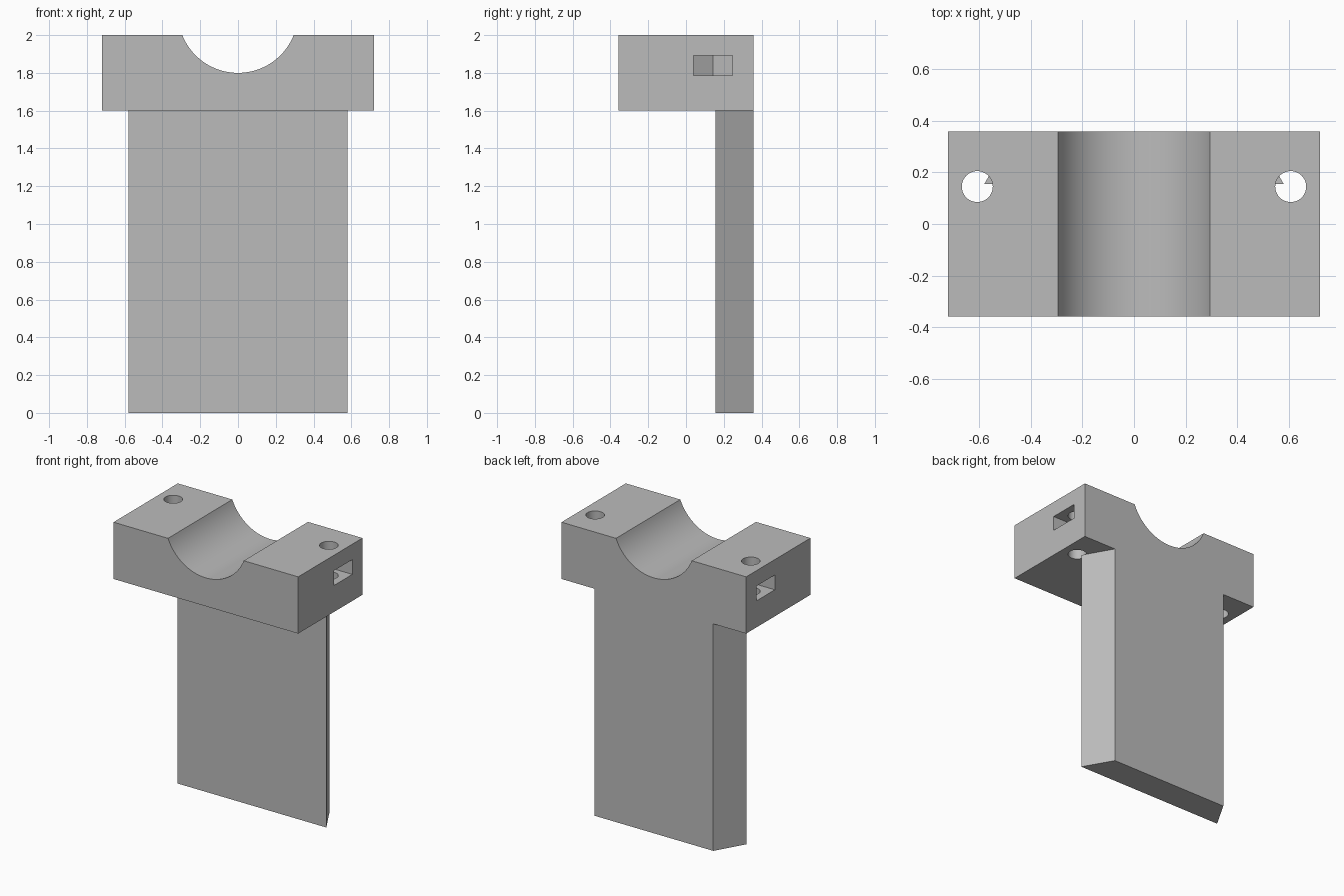
import bpy, bmesh, math

if "Cube" in bpy.data.objects:
    bpy.data.objects.remove(bpy.data.objects["Cube"])

HALF_W, HALF_D, TOP, LEDGE = 0.72, 0.358, 2.0, 1.6
HOLE_X, HOLE_Y, HOLE_R = 0.607, 0.145, 0.06

grey = bpy.data.materials.new("plain grey")
grey.use_nodes = True
colour = (0.5, 0.5, 0.5, 1)
grey.diffuse_color = colour
grey.node_tree.nodes["Principled BSDF"].inputs["Base Color"].default_value = colour


def prism(name, outline, direction):
    """Extrude a closed 3D outline along a direction into a solid."""
    bm = bmesh.new()
    face = bm.faces.new([bm.verts.new(p) for p in outline])
    new = bmesh.ops.extrude_face_region(bm, geom=[face])["geom"]
    verts = [v for v in new if isinstance(v, bmesh.types.BMVert)]
    bmesh.ops.translate(bm, verts=verts, vec=direction)
    bmesh.ops.recalc_face_normals(bm, faces=bm.faces)
    mesh = bpy.data.meshes.new(name)
    bm.to_mesh(mesh)
    bm.free()
    mesh.materials.append(grey)
    obj = bpy.data.objects.new(name, mesh)
    bpy.context.collection.objects.link(obj)
    return obj


def combine(target, other, operation):
    """Apply a boolean and discard the second solid."""
    mod = target.modifiers.new(operation, "BOOLEAN")
    mod.object, mod.operation, mod.solver = other, operation, "EXACT"
    bpy.context.view_layer.objects.active = target
    bpy.ops.object.modifier_apply(modifier=mod.name)
    bpy.data.objects.remove(other)


# Clamp block with a round saddle across the top
saddle_half, saddle_depth = 0.295, 0.2
radius = (saddle_half ** 2 + saddle_depth ** 2) / (2 * saddle_depth)
centre_z = TOP - saddle_depth + radius
sweep = math.asin(saddle_half / radius)
steps = 48
profile = [(-HALF_W, LEDGE), (HALF_W, LEDGE), (HALF_W, TOP)]
for i in range(steps + 1):
    a = sweep * (1 - 2 * i / steps)
    profile.append((radius * math.sin(a), centre_z - radius * math.cos(a)))
profile.append((-HALF_W, TOP))
bracket = prism("saddle_bracket", [(x, -HALF_D, z) for x, z in profile],
                (0, 2 * HALF_D, 0))

# Bolt holes and pointed nut slots on both sides
for side in (-1, 1):
    circle = [(side * HOLE_X + HOLE_R * math.cos(math.tau * i / 48),
               HOLE_Y + HOLE_R * math.sin(math.tau * i / 48), 1.5) for i in range(48)]
    combine(bracket, prism("hole_cutter", circle, (0, 0, 1)), "DIFFERENCE")

    flat = 0.103
    point = 2 * flat / math.sqrt(3)
    slot = [(HOLE_X - point, 0), (HOLE_X - point / 2, -flat), (0.9, -flat),
            (0.9, flat), (HOLE_X - point / 2, flat)]
    slot = [(side * x, HOLE_Y - 0.003 + y, 1.787) for x, y in slot]
    combine(bracket, prism("slot_cutter", slot, (0, 0, 0.104)), "DIFFERENCE")

# Dovetail plate hanging below, narrower at the back
plate_outline = [(-0.58, 0.155, 0), (0.58, 0.155, 0),
                 (0.463, HALF_D, 0), (-0.463, HALF_D, 0)]
combine(bracket, prism("dovetail_plate", plate_outline, (0, 0, LEDGE)), "UNION")

# Smooth the round surfaces, keep the edges crisp
bpy.ops.object.select_all(action="DESELECT")
bracket.select_set(True)
bpy.context.view_layer.objects.active = bracket
bpy.ops.object.shade_smooth_by_angle(angle=math.radians(30))
